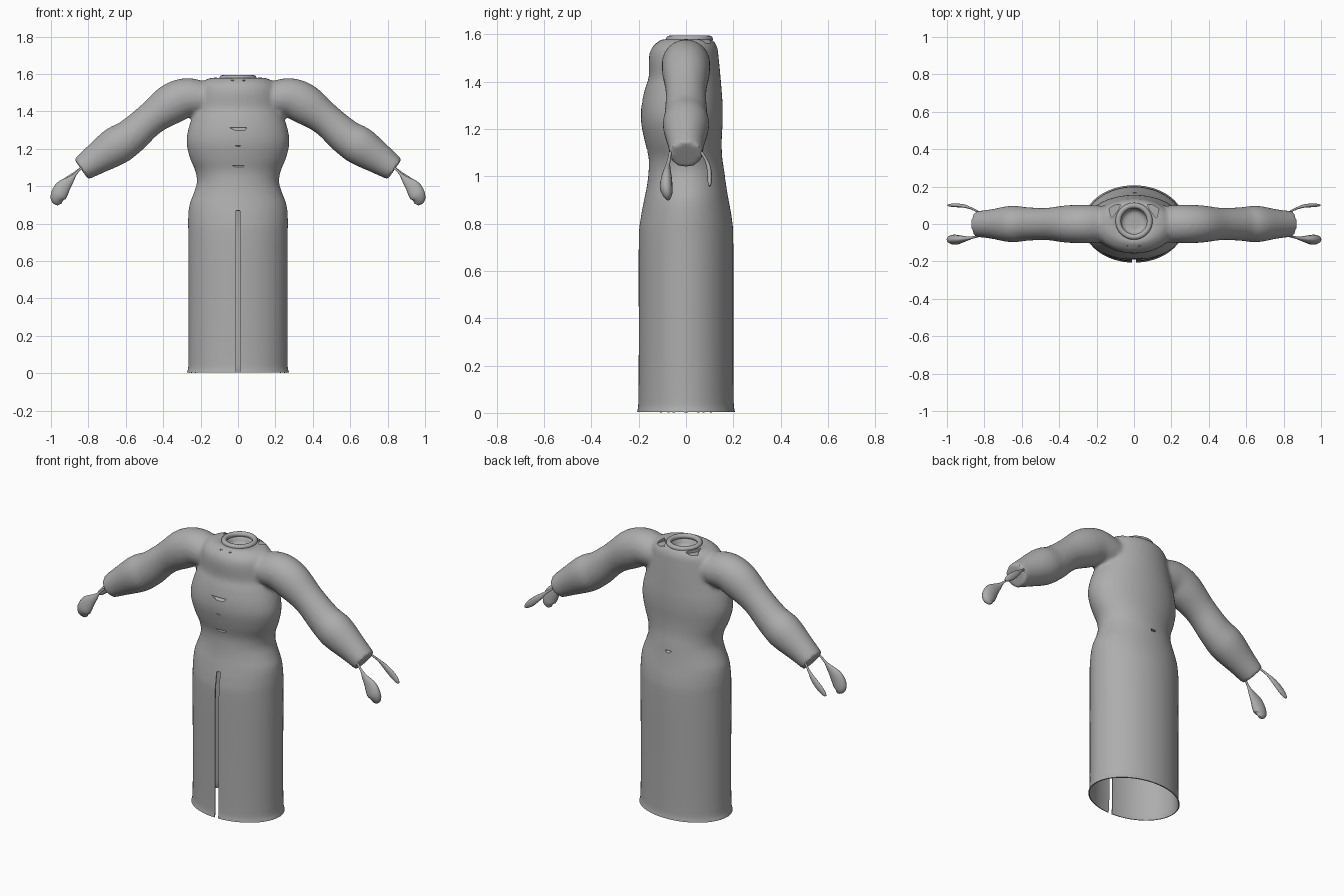
import bpy, bmesh, math
from mathutils import Vector

if "Cube" in bpy.data.objects:
    bpy.data.objects.remove(bpy.data.objects["Cube"])

grey = bpy.data.materials.new("cloth_grey")
grey.diffuse_color = (0.42, 0.42, 0.42, 1)
grey.use_nodes = True
grey.node_tree.nodes["Principled BSDF"].inputs["Base Color"].default_value = grey.diffuse_color


def make_object(name, bm):
    bmesh.ops.recalc_face_normals(bm, faces=bm.faces)
    me = bpy.data.meshes.new(name)
    bm.to_mesh(me)
    bm.free()
    ob = bpy.data.objects.new(name, me)
    bpy.context.collection.objects.link(ob)
    me.materials.append(grey)
    return ob


def select(ob):
    bpy.ops.object.select_all(action='DESELECT')
    ob.select_set(True)
    bpy.context.view_layer.objects.active = ob


def smooth(ob, angle=40):
    select(ob)
    bpy.ops.object.shade_smooth_by_angle(angle=math.radians(angle))


def apply_modifier(ob, kind, **settings):
    mod = ob.modifiers.new(kind, kind)
    for key, value in settings.items():
        setattr(mod, key, value)
    select(ob)
    bpy.ops.object.modifier_apply(modifier=mod.name)


def spline(rows, steps):
    """Catmull-Rom interpolation of tuples."""
    out = []
    for i in range(len(rows) - 1):
        a, b, c, d = (rows[max(0, min(len(rows) - 1, i + k))] for k in (-1, 0, 1, 2))
        for s in range(steps):
            t = s / steps
            out.append(tuple(0.5 * (2 * q + (r - p) * t + (2 * p - 5 * q + 4 * r - w) * t * t
                                    + (3 * q - p - 3 * r + w) * t ** 3)
                             for p, q, r, w in zip(a, b, c, d)))
    return out + [rows[-1]]


def loft(bm, rings):
    rings = [[bm.verts.new(p) for p in ring] for ring in rings]
    n = len(rings[0])
    for a, b in zip(rings, rings[1:]):
        for i in range(n):
            bm.faces.new((a[i], a[(i + 1) % n], b[(i + 1) % n], b[i]))
    bm.faces.new(rings[0][::-1])
    bm.faces.new(rings[-1])


def tube(bm, rows, n):
    """Rows: x, y, z, radius in the xz plane, radius along y; path bends in xz."""
    rings = []
    for i, (x, y, z, r, ry) in enumerate(rows):
        p, q = rows[max(i - 1, 0)], rows[min(i + 1, len(rows) - 1)]
        d = Vector((q[0] - p[0], 0, q[2] - p[2])).normalized()
        side = Vector((-d.z, 0, d.x))
        rings.append([Vector((x, y, z)) + side * r * math.cos(a) + Vector((0, ry * math.sin(a), 0))
                      for a in (2 * math.pi * k / n for k in range(n))])
    loft(bm, rings)


# Robe body: height, half width, front y, back y
profile = [(-.04, .275, -.21, .21), (.005, .275, -.208, .208), (.035, .266, -.202, .202),
           (.3, .265, -.2, .2), (.72, .266, -.2, .2), (.82, .267, -.192, .194),
           (.9, .26, -.177, .18), (.96, .238, -.165, .17), (1.02, .22, -.158, .162),
           (1.08, .228, -.158, .153), (1.15, .257, -.175, .151), (1.23, .275, -.19, .155),
           (1.3, .267, -.188, .155), (1.37, .245, -.173, .15), (1.42, .228, -.157, .146),
           (1.5, .215, -.157, .138), (1.545, .2, -.143, .132), (1.575, .16, -.108, .115),
           (1.58, .11, -.09, .108), (1.565, .075, -.06, .085), (1.53, .065, -.05, .075)]
bm = bmesh.new()
N = 64
loft(bm, [[(rx * math.cos(a), (yf + yb) / 2 + (yb - yf) / 2 * math.sin(a), z)
           for a in (2 * math.pi * k / N for k in range(N))]
          for z, rx, yf, yb in spline(profile, 4)])
robe = make_object("robe", bm)

# Sleeves, fused into the body
sleeve = [(.1, 0, 1.46, .08, .09), (.2, 0, 1.47, .095, .1), (.28, 0, 1.473, .105, .102),
          (.36, 0, 1.437, .108, .1), (.47, 0, 1.357, .089, .086), (.575, 0, 1.265, .096, .09),
          (.655, 0, 1.213, .103, .098), (.765, 0, 1.14, .082, .078), (.838, 0, 1.09, .066, .07)]
for m in (1, -1):
    bm = bmesh.new()
    tube(bm, [(m * r[0],) + r[1:] for r in spline(sleeve, 5)], 32)
    part = make_object("sleeve", bm)
    select(robe)
    part.select_set(True)
    bpy.ops.object.join()
apply_modifier(robe, 'REMESH', mode='VOXEL', voxel_size=.011)
apply_modifier(robe, 'SMOOTH', factor=.5, iterations=6)

# Small fold notches: x, z, half width, height, surface y, inward direction
bm = bmesh.new()
for x, z, w, h, y, s in ((0, 1.315, .048, .035, -.188, 1), (0, 1.217, .015, .008, -.188, 1),
                         (0, 1.112, .035, .022, -.165, 1), (-.03, 1.568, .008, .01, -.115, 1),
                         (.03, 1.568, .008, .01, -.115, 1), (0, .99, .02, .025, .166, -1)):
    hull = [bm.verts.new(p) for p in (
        (x - w, y - s * .02, z), (x + w, y - s * .02, z), (x + w * .5, y - s * .02, z - h),
        (x - w, y + s * .02, z), (x + w, y + s * .02, z))]
    bmesh.ops.convex_hull(bm, input=hull)
# Notches in the yoke behind the collar
for m in (1, -1):
    hull = [bm.verts.new((m * x, y, z)) for z in (1.562, 1.62)
            for x, y in ((.085, .075), (.14, .1), (.12, .03), (.07, .105))]
    bmesh.ops.convex_hull(bm, input=hull)
cutter = make_object("notch_cutter", bm)
cutter.hide_render = True
apply_modifier(robe, 'BOOLEAN', operation='DIFFERENCE', object=cutter, solver='EXACT')
bpy.data.objects.remove(cutter)

# Open hem and front slit
bm = bmesh.new()
bm.from_mesh(robe.data)
SLIT, TOP = .012, .87


def bisect(co, no, clear=False):
    bmesh.ops.bisect_plane(bm, geom=bm.verts[:] + bm.edges[:] + bm.faces[:], dist=1e-5,
                           plane_co=co, plane_no=no, clear_inner=clear)


bisect((0, 0, .004), (0, 0, 1), True)
bisect((SLIT, 0, 0), (1, 0, 0))
bisect((-SLIT, 0, 0), (1, 0, 0))
bisect((0, 0, TOP), (0, 0, 1))
slit = [f for f in bm.faces for c in [f.calc_center_median()]
        if abs(c.x) < SLIT and c.y < 0 and c.z < TOP]
bmesh.ops.delete(bm, geom=slit, context='FACES')
bm.to_mesh(robe.data)
bm.free()
apply_modifier(robe, 'SOLIDIFY', thickness=.006, offset=-1)
smooth(robe)

# Neck collar ring
bpy.ops.mesh.primitive_torus_add(location=(0, .015, 1.579), major_radius=.084, minor_radius=.015,
                                 major_segments=48, minor_segments=12)
collar = bpy.context.object
collar.name = "collar_ring"
collar.data.materials.append(grey)
smooth(collar, 60)

# Cuff flaps: a broad front one and a slim back one on each sleeve
front_flap = [(.835, -.066, 1.1, .006, .006), (.868, -.073, 1.066, .007, .007),
              (.895, -.078, 1.035, .02, .012), (.935, -.082, .995, .04, .022),
              (.957, -.084, .955, .043, .027), (.962, -.08, .925, .036, .022),
              (.953, -.075, .903, .012, .008)]
back_flap = [(.835, .066, 1.1, .006, .006), (.872, .084, 1.07, .008, .006),
             (.91, .096, 1.035, .017, .009), (.955, .1, .995, .02, .01),
             (.985, .1, .968, .013, .007), (.995, .1, .958, .004, .003)]
for m, label in ((1, "right"), (-1, "left")):
    for name, rows in (("front", front_flap), ("back", back_flap)):
        bm = bmesh.new()
        tube(bm, [(m * r[0],) + r[1:] for r in spline(rows, 4)], 16)
        smooth(make_object(f"{name}_cuff_flap_{label}", bm), 60)
